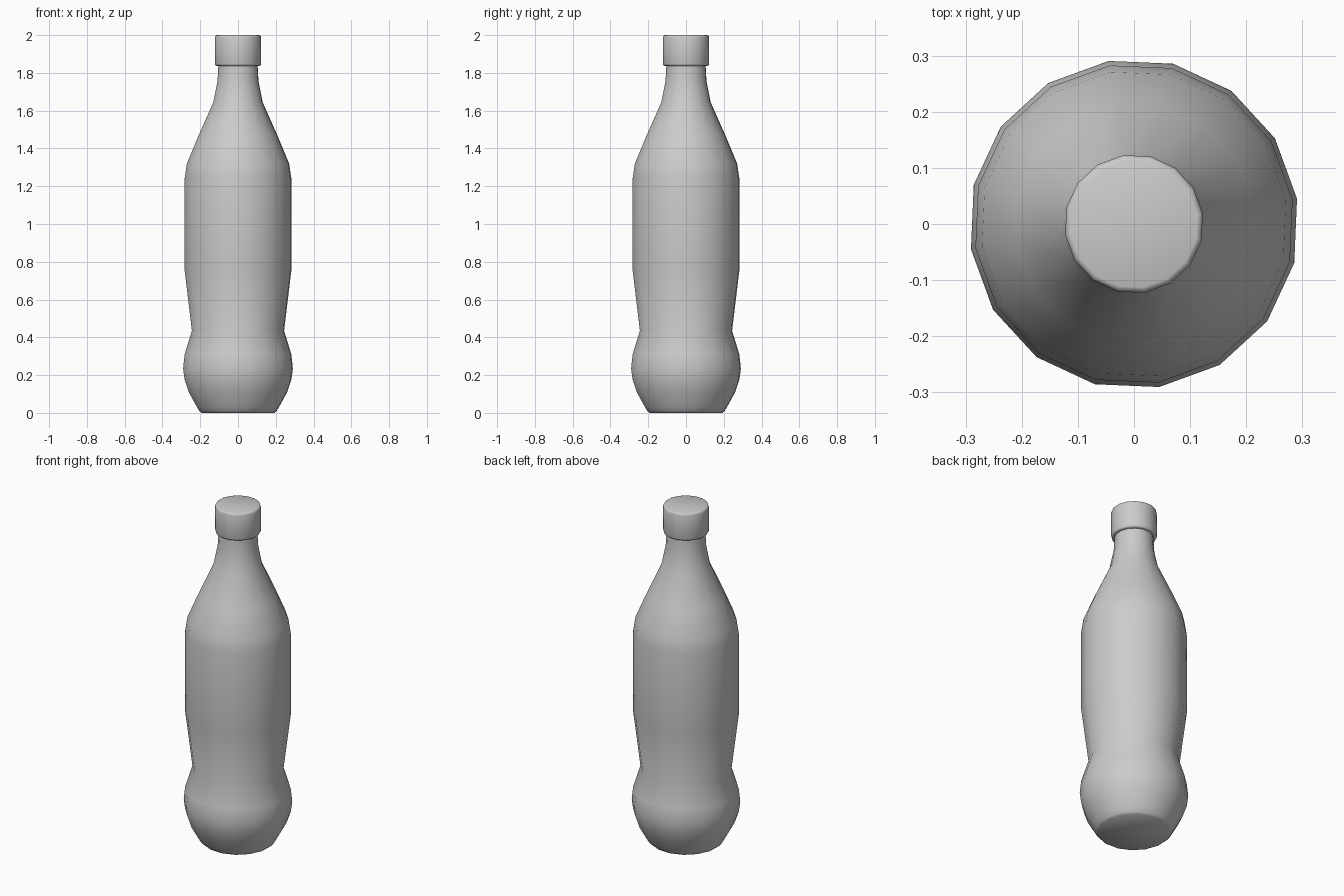
import bpy, bmesh, math

if "Cube" in bpy.data.objects:
    bpy.data.objects.remove(bpy.data.objects["Cube"])

SIDES = 16
OFFSET = math.radians(8.8)


def lathe(name, profile, angle):
    """Revolve a (radius, z) profile, closing both ends with flat discs."""
    bm = bmesh.new()
    rings = []
    for r, z in profile:
        rings.append([bm.verts.new((r * math.cos(OFFSET + math.tau * i / SIDES),
                                    r * math.sin(OFFSET + math.tau * i / SIDES), z))
                      for i in range(SIDES)])
    for low, high in zip(rings, rings[1:]):
        for i in range(SIDES):
            j = (i + 1) % SIDES
            bm.faces.new((low[i], low[j], high[j], high[i]))
    bm.faces.new(list(reversed(rings[0])))
    bm.faces.new(rings[-1])
    mesh = bpy.data.meshes.new(name)
    bm.to_mesh(mesh)
    bm.free()
    obj = bpy.data.objects.new(name, mesh)
    bpy.context.collection.objects.link(obj)
    bpy.ops.object.select_all(action='DESELECT')
    obj.select_set(True)
    bpy.context.view_layer.objects.active = obj
    bpy.ops.object.shade_smooth_by_angle(angle=math.radians(angle))
    return obj


# Bottle: flat base, bulging foot, waist, straight body, sloped shoulder, neck
lathe("bottle_body", [
    (0.195, 0.0), (0.207, 0.01), (0.222, 0.035), (0.264, 0.11),
    (0.286, 0.175), (0.294, 0.235), (0.286, 0.31), (0.247, 0.435),
    (0.286, 0.755), (0.286, 1.24), (0.274, 1.32), (0.215, 1.46),
    (0.132, 1.645), (0.110, 1.755), (0.105, 1.84), (0.105, 1.90)], 50)

# Screw cap with softened rims
lathe("cap", [
    (0.114, 1.837), (0.121, 1.84), (0.124, 1.848),
    (0.124, 1.988), (0.121, 1.997), (0.114, 2.0)], 60)
